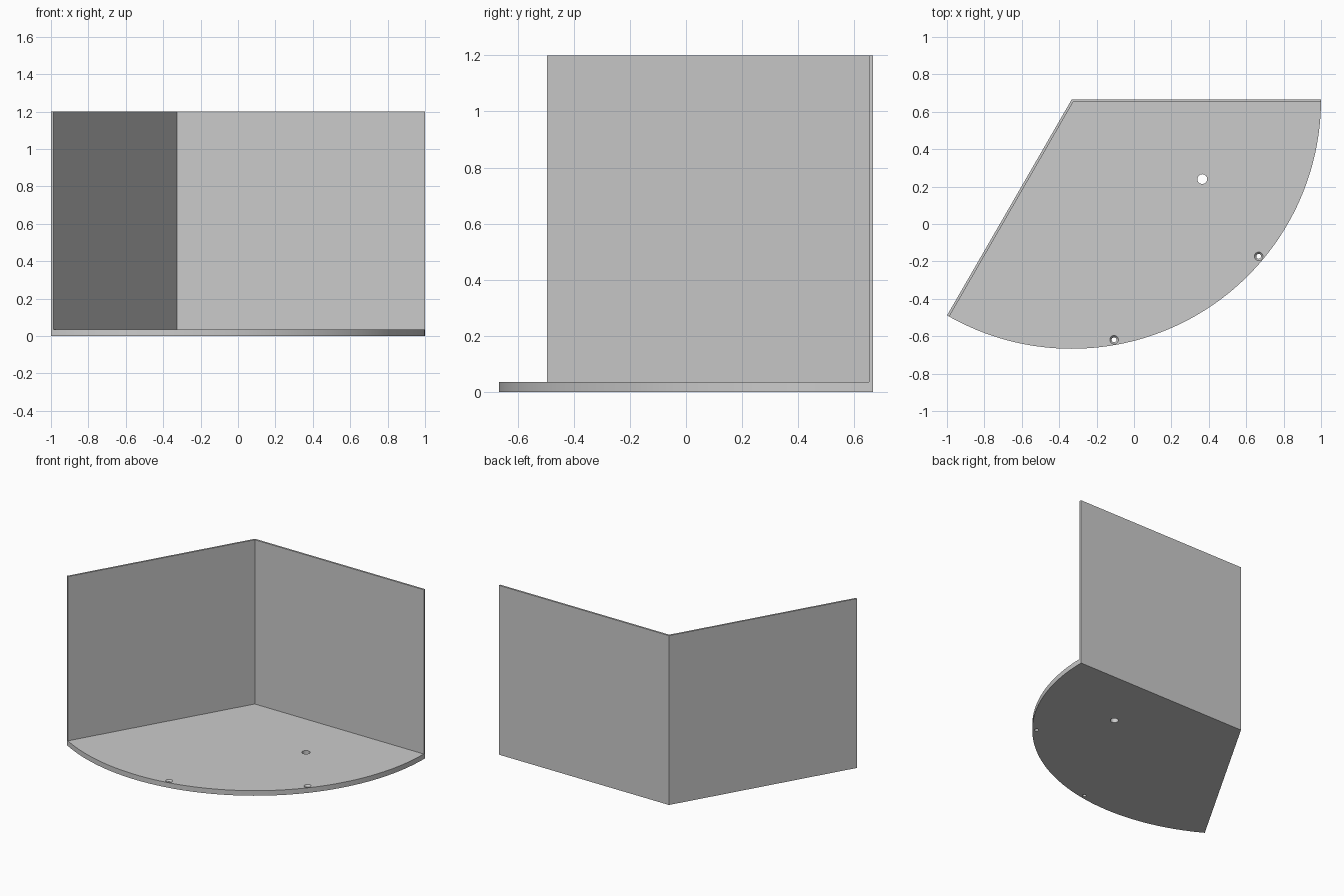
import bpy
import bmesh
from math import cos, sin, radians
from mathutils import Vector

if "Cube" in bpy.data.objects:
    bpy.data.objects.remove(bpy.data.objects["Cube"], do_unlink=True)

CORNER = Vector((-0.333, 0.666))   # where the two walls meet
RADIUS = 1.333
SWEEP = 120                        # degrees between the walls
HEIGHT = 1.2
FLOOR = 0.036
WALL = 0.0135

grey = bpy.data.materials.new("light_grey")
grey.use_nodes = True
grey.diffuse_color = (0.6, 0.6, 0.6, 1)
grey.node_tree.nodes["Principled BSDF"].inputs["Base Color"].default_value = (0.6, 0.6, 0.6, 1)


def ray(angle, length):
    a = radians(angle)
    return Vector((cos(a), sin(a))) * length


def finish(name, bm):
    bmesh.ops.recalc_face_normals(bm, faces=bm.faces)
    mesh = bpy.data.meshes.new(name)
    bm.to_mesh(mesh)
    bm.free()
    mesh.materials.append(grey)
    ob = bpy.data.objects.new(name, mesh)
    bpy.context.collection.objects.link(ob)
    return ob


def prism(name, outline, z0, z1):
    bm = bmesh.new()
    face = bm.faces.new([bm.verts.new((p.x, p.y, z0)) for p in outline])
    top = bmesh.ops.extrude_face_region(bm, geom=[face])["geom"]
    verts = [g for g in top if isinstance(g, bmesh.types.BMVert)]
    bmesh.ops.translate(bm, verts=verts, vec=(0, 0, z1 - z0))
    return finish(name, bm)


def lathe(name, centre, profile, sides=32):
    """Closed round solid from (radius, z) rings, listed bottom to top."""
    bm = bmesh.new()
    rings = []
    for r, z in profile:
        pts = [centre + ray(360 * i / sides, r) for i in range(sides)]
        rings.append([bm.verts.new((p.x, p.y, z)) for p in pts])
    for low, high in zip(rings, rings[1:]):
        for i in range(sides):
            j = (i + 1) % sides
            bm.faces.new((low[i], low[j], high[j], high[i]))
    bm.faces.new(rings[0])
    bm.faces.new(rings[-1])
    return finish(name, bm)


def cut(target, cutter):
    cutter.hide_render = True
    mod = target.modifiers.new("cut", "BOOLEAN")
    mod.operation = "DIFFERENCE"
    mod.solver = "EXACT"
    mod.object = cutter
    bpy.context.view_layer.objects.active = target
    bpy.ops.object.modifier_apply(modifier=mod.name)
    bpy.data.objects.remove(cutter, do_unlink=True)


# Full-height sector, later hollowed to leave a floor and two walls
STEPS = 80
arc = [CORNER + ray(-SWEEP * i / STEPS, RADIUS) for i in range(STEPS + 1)]
shelf = prism("corner_shelf", [CORNER] + arc, 0, HEIGHT)

# Open space above the floor and in front of the walls
inner = CORNER + ray(-SWEEP / 2, WALL / sin(radians(SWEEP / 2)))
space = [inner, inner + ray(0, 3), inner + ray(-SWEEP / 2, 6), inner + ray(-SWEEP, 3)]
cut(shelf, prism("open_space", space, FLOOR, HEIGHT + 1))

# Plain hole through the floor
cut(shelf, lathe("floor_hole", Vector((0.365, 0.24)), [(0.026, -0.1), (0.026, 0.1)]))

# Two countersunk screw holes near the curved edge
for angle in (-40, -80):
    cut(shelf, lathe("screw_hole", CORNER + ray(angle, 1.305),
                     [(0.013, -0.1), (0.013, FLOOR - 0.012), (0.023, FLOOR), (0.023, 0.1)]))

bpy.ops.object.select_all(action="DESELECT")
shelf.select_set(True)
bpy.context.view_layer.objects.active = shelf
bpy.ops.object.shade_smooth_by_angle(angle=radians(30))
